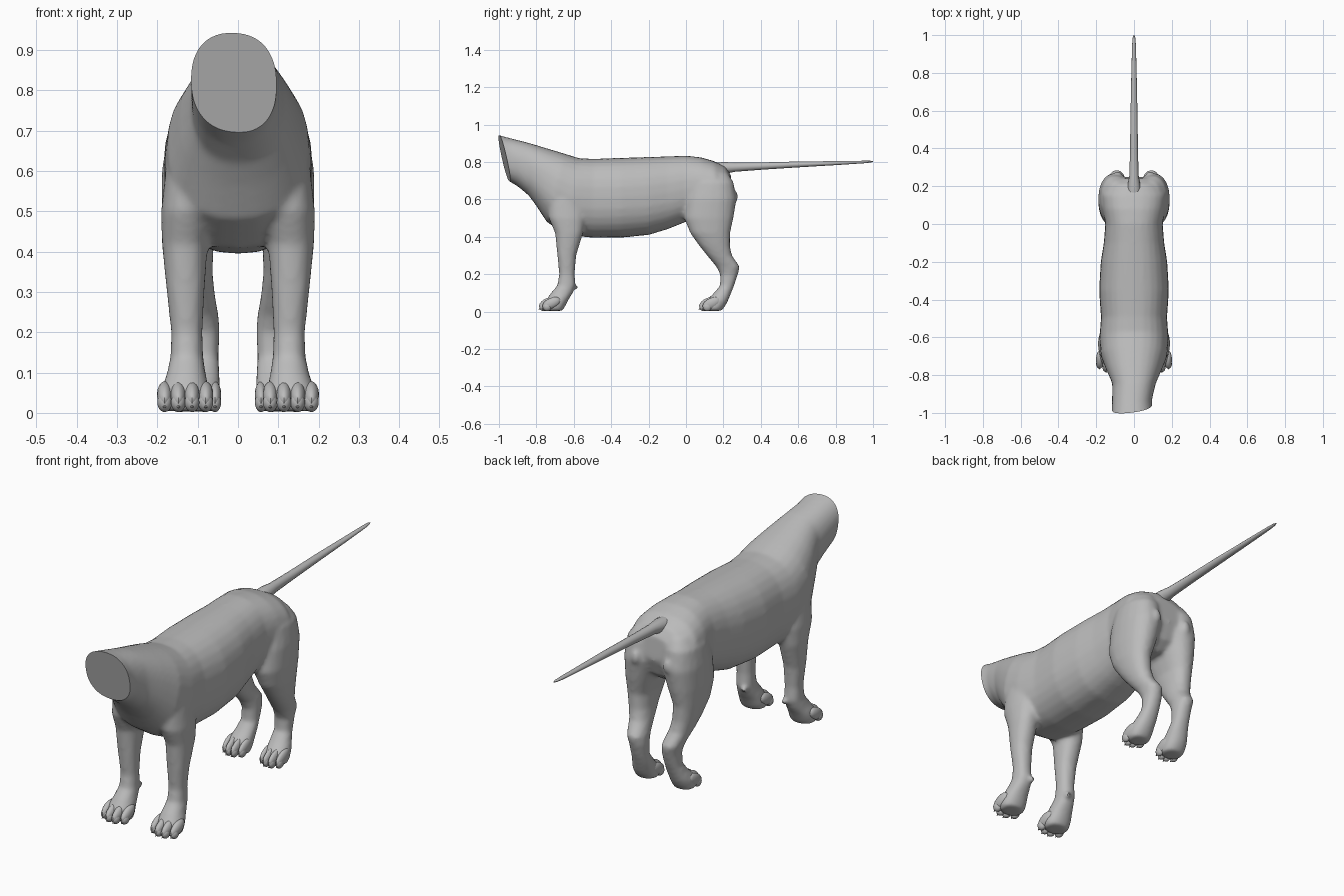
import bpy, bmesh, math
from mathutils import Vector, Matrix

cube = bpy.data.objects.get("Cube")
if cube:
    bpy.data.objects.remove(cube, do_unlink=True)

GREY = (0.5, 0.5, 0.5, 1.0)
grey = bpy.data.materials.new("plain grey")
grey.use_nodes = True
grey.diffuse_color = GREY
grey.node_tree.nodes["Principled BSDF"].inputs["Base Color"].default_value = GREY


def spow(v, p):
    return math.copysign(abs(v) ** p, v)


def loft(bm, rings, n=20, power=1.0):
    """Skin closed oval rings, each given as (centre, u axis, v axis)."""
    loops = []
    for c, u, v in rings:
        angles = [2 * math.pi * i / n for i in range(n)]
        loops.append([bm.verts.new(c + u * spow(math.cos(a), power)
                                   + v * spow(math.sin(a), power)) for a in angles])
    faces = [bm.faces.new(loops[0]), bm.faces.new(loops[-1][::-1])]
    for a, b in zip(loops, loops[1:]):
        for i in range(n):
            j = (i + 1) % n
            faces.append(bm.faces.new((a[j], a[i], b[i], b[j])))
    bmesh.ops.recalc_face_normals(bm, faces=faces)


def ball(bm, centre, size, tilt=0.0):
    m = (Matrix.Translation(centre) @ Matrix.Rotation(tilt, 4, 'X')
         @ Matrix.Diagonal((*size, 1)))
    bmesh.ops.create_uvsphere(bm, u_segments=14, v_segments=10, radius=1, matrix=m)


def finish(name, bm):
    me = bpy.data.meshes.new(name)
    bm.to_mesh(me)
    bm.free()
    me.materials.append(grey)
    ob = bpy.data.objects.new(name, me)
    bpy.context.collection.objects.link(ob)
    return ob


def activate(ob):
    bpy.ops.object.select_all(action='DESELECT')
    ob.select_set(True)
    bpy.context.view_layer.objects.active = ob


def smooth(ob, angle=40):
    activate(ob)
    bpy.ops.object.shade_smooth_by_angle(angle=math.radians(angle))


# Torso rings: top y, top z, bottom y, bottom z, half width
TORSO = [(-1.08, .965, -1.02, .74, .108), (-.95, .93, -.90, .67, .106),
         (-.85, .905, -.84, .62, .115), (-.75, .875, -.80, .565, .145),
         (-.65, .845, -.745, .48, .175), (-.57, .82, -.64, .41, .183),
         (-.49, .817, -.50, .395, .175), (-.35, .822, -.35, .395, .185),
         (-.20, .827, -.20, .41, .176), (-.10, .83, -.10, .44, .16),
         (0, .834, 0, .48, .152), (.08, .825, .08, .50, .166),
         (.15, .805, .17, .50, .175), (.21, .775, .22, .54, .14),
         (.24, .73, .25, .62, .08)]

# Leg rings: z, front y, back y, inner x, outer x
FRONT_LEG = [(.74, -.69, -.59, .05, .135), (.60, -.74, -.55, .05, .180),
             (.50, -.735, -.535, .06, .191), (.42, -.70, -.55, .075, .189),
             (.30, -.688, -.587, .083, .177), (.20, -.678, -.595, .088, .166),
             (.14, -.688, -.59, .086, .168), (.10, -.722, -.605, .08, .176),
             (.06, -.75, -.63, .072, .190), (.03, -.758, -.645, .068, .193),
             (.004, -.75, -.66, .075, .187)]
HIND_LEG = [(.74, .06, .225, .03, .14), (.69, .02, .255, .02, .175),
            (.60, -.005, .270, .01, .189), (.50, -.01, .254, .035, .189),
            (.42, .022, .236, .06, .182), (.35, .072, .236, .063, .168),
            (.30, .112, .246, .058, .155), (.24, .162, .288, .048, .137),
            (.20, .182, .278, .045, .128), (.14, .182, .258, .048, .128),
            (.10, .15, .242, .045, .138), (.06, .108, .226, .044, .152),
            (.03, .097, .21, .044, .154), (.004, .105, .19, .05, .148)]

# Body: torso, neck and legs fused into one skin
bm = bmesh.new()
loft(bm, [(Vector((-.01 if yt < -.9 else 0, (yt + yb) / 2, (zt + zb) / 2)),
           Vector((w, 0, 0)), Vector((0, (yt - yb) / 2, (zt - zb) / 2)))
          for yt, zt, yb, zb, w in TORSO], n=28, power=.86)
for side in (1, -1):
    for leg in (FRONT_LEG, HIND_LEG):
        loft(bm, [(Vector((side * (xi + xo) / 2, (yf + yb) / 2, z)),
                   Vector(((xo - xi) / 2, 0, 0)), Vector((0, (yb - yf) / 2, 0)))
                  for z, yf, yb, xi, xo in leg], power=.9)
    ball(bm, (side * .105, -.592, .13), (.014, .016, .014))     # wrist pad
    ball(bm, (side * .085, .262, .615), (.02, .018, .03))       # seat bone
body = finish("body", bm)
remesh = body.modifiers.new("fuse", 'REMESH')
remesh.mode = 'VOXEL'
remesh.voxel_size = .01
relax = body.modifiers.new("relax", 'SMOOTH')
relax.factor = .5
relax.iterations = 7
activate(body)
bpy.ops.object.convert(target='MESH')

# Flat slanted cut across the neck
bm = bmesh.new()
bm.from_mesh(body.data)
cut = bmesh.ops.bisect_plane(bm, geom=bm.verts[:] + bm.edges[:] + bm.faces[:],
                             plane_co=(0, -.97, .82), plane_no=(.12, -1, -.22),
                             clear_outer=True)
rim = [e for e in cut["geom_cut"] if isinstance(e, bmesh.types.BMEdge)]
bmesh.ops.edgeloop_fill(bm, edges=rim)
bmesh.ops.recalc_face_normals(bm, faces=bm.faces[:])
bm.to_mesh(body.data)
bm.free()
if not body.data.materials:
    body.data.materials.append(grey)
smooth(body)

# Tail: y, z, half width, half height
TAIL = [(.15, .765, .04, .03), (.20, .768, .034, .033), (.26, .772, .024, .025),
        (.40, .778, .021, .020), (.60, .787, .018, .016), (.80, .794, .014, .011),
        (.95, .80, .010, .007), (.985, .802, .007, .005), (1.0, .802, .002, .002)]
bm = bmesh.new()
loft(bm, [(Vector((0, y, z)), Vector((w, 0, 0)), Vector((0, 0, h)))
          for y, z, w, h in TAIL], n=14)
smooth(finish("tail", bm))

# Toes and claws: paw centre x, toe tip y, toe spacing
PAWS = {"front": (.131, -.786, .034), "hind": (.099, .070, .028)}
for paw, (cx, tip, gap) in PAWS.items():
    for label, side in (("left", 1), ("right", -1)):
        toes, claws = bmesh.new(), bmesh.new()
        for i in (-1.5, -.5, .5, 1.5):
            x = side * (cx + i * gap)
            y = tip + (.022 if abs(i) > 1 else .004)
            ball(toes, (x, y + .045, .045), (gap * .56, .052, .028), math.radians(24))
            ball(toes, (x, y + .022, .026), (gap * .55, .024, .024))
            m = (Matrix.Translation((x, y + .004, .016))
                 @ Matrix.Rotation(math.radians(105), 4, 'X'))
            bmesh.ops.create_cone(claws, cap_ends=True, segments=6, radius1=.009,
                                  radius2=.001, depth=.022, matrix=m)
        smooth(finish(f"{paw}_{label}_toes", toes))
        smooth(finish(f"{paw}_{label}_claws", claws), 30)
